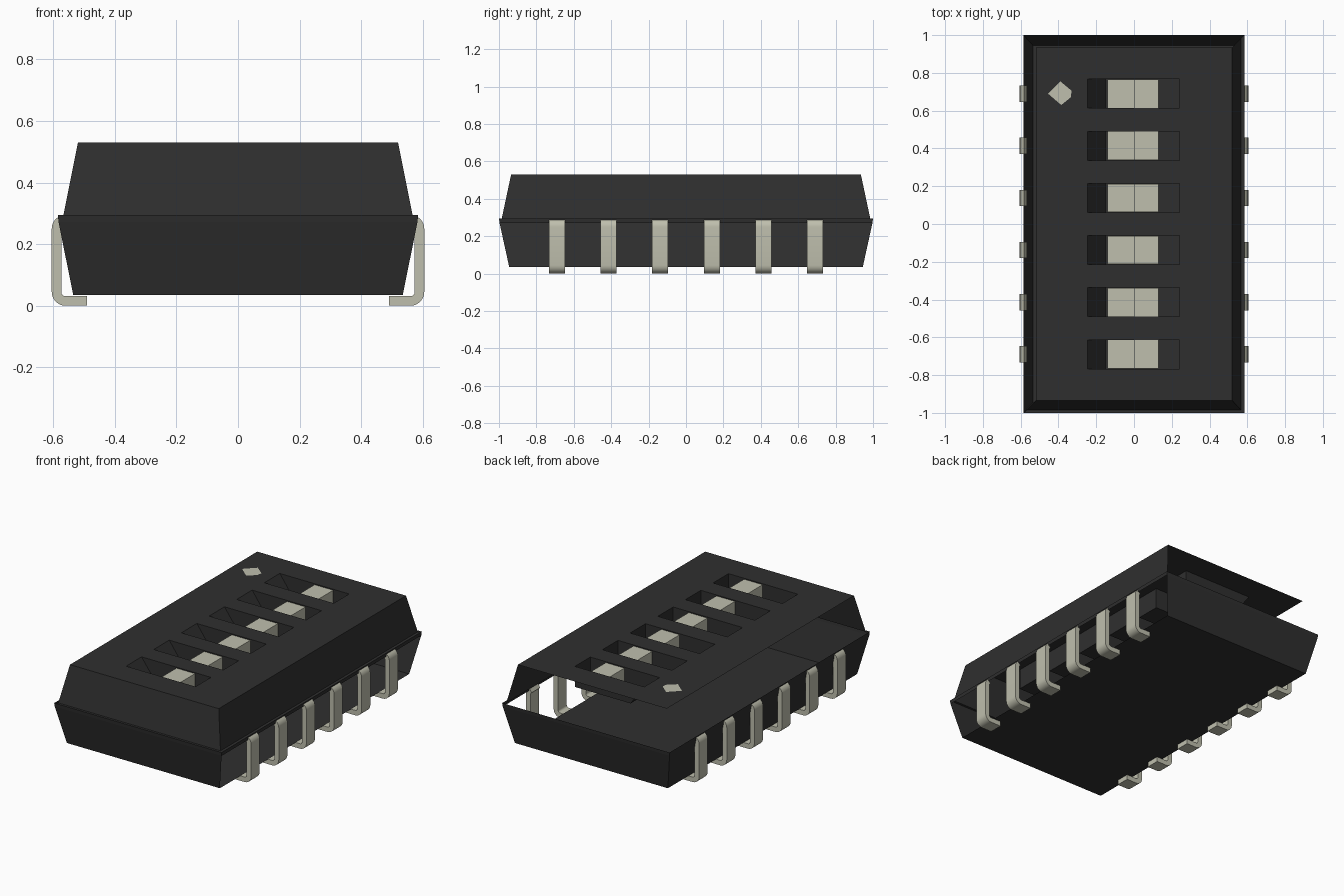
import bpy, bmesh, math
from mathutils import Vector

cube = bpy.data.objects.get("Cube")
if cube:
    bpy.data.objects.remove(cube, do_unlink=True)


def material(name, rgb):
    m = bpy.data.materials.new(name)
    m.use_nodes = True
    color = (*rgb, 1)
    m.diffuse_color = color
    m.node_tree.nodes["Principled BSDF"].inputs["Base Color"].default_value = color
    return m


BLACK = material("black_plastic", (0.028, 0.028, 0.028))
PALE = material("pale_metal", (0.52, 0.52, 0.42))

PITCH = 0.276
ROWS = [(i - 2.5) * PITCH for i in range(6)]
TOP = 0.53
SLOT_X0, SLOT_X1, SLOT_HALF = -0.245, 0.24, 0.077


def finish(name, bm, mat, smooth=False):
    mesh = bpy.data.meshes.new(name)
    bm.to_mesh(mesh)
    bm.free()
    ob = bpy.data.objects.new(name, mesh)
    bpy.context.collection.objects.link(ob)
    mesh.materials.append(mat)
    if smooth:
        bpy.ops.object.select_all(action="DESELECT")
        ob.select_set(True)
        bpy.context.view_layer.objects.active = ob
        bpy.ops.object.shade_smooth_by_angle(angle=math.radians(40))
    return ob


def face(bm, points):
    bm.faces.new([bm.verts.new(p) for p in points])


def rect_ring(hx, hy, z):
    return [Vector(p) for p in ((-hx, -hy, z), (hx, -hy, z), (hx, hy, z), (-hx, hy, z))]


def wall_band(bm, low, high, sides):
    """Sides: 0 front, 1 +x, 2 back, 3 -x."""
    a, b = rect_ring(*low), rect_ring(*high)
    for i in sides:
        j = (i + 1) % 4
        face(bm, (a[i], a[j], b[j], b[i]))


def prism(bm, profile, y, half):
    """Extrude an x-z outline along y."""
    f = bm.faces.new([bm.verts.new((x, y - half, z)) for x, z in profile])
    new = bmesh.ops.extrude_face_region(bm, geom=[f])["geom"]
    verts = [v for v in new if isinstance(v, bmesh.types.BMVert)]
    bmesh.ops.translate(bm, verts=verts, vec=(0, 2 * half, 0))


# Lower case, open along +x
bm = bmesh.new()
bottom, seam, rim = (0.535, 0.945, 0.035), (0.583, 0.997, 0.272), (0.585, 1.0, 0.295)
face(bm, reversed(rect_ring(*bottom)))
wall_band(bm, bottom, seam, (0, 2, 3))
wall_band(bm, seam, rim, range(4))
finish("lower_case", bm, BLACK)

# Upper cover with only its front and +x walls, and six slot openings
bm = bmesh.new()
wall_band(bm, (0.567, 0.985, 0.295), (0.52, 0.935, TOP), (0, 1))
wall_band(bm, rim, (0.567, 0.985, 0.295), (0, 1))
xs = [-0.52, SLOT_X0, SLOT_X1, 0.52]
ys = [-0.935] + [y + s * SLOT_HALF for y in ROWS for s in (-1, 1)] + [0.935]
for i in range(3):
    for j in range(len(ys) - 1):
        if i == 1 and j % 2 == 1:
            continue
        face(bm, ((xs[i], ys[j], TOP), (xs[i + 1], ys[j], TOP),
                  (xs[i + 1], ys[j + 1], TOP), (xs[i], ys[j + 1], TOP)))
bmesh.ops.remove_doubles(bm, verts=bm.verts, dist=1e-5)
finish("upper_cover", bm, BLACK)

# Slot pockets with a sloped -x end
bm = bmesh.new()
section = [(SLOT_X0, TOP), (-0.15, 0.40), (SLOT_X1, 0.40), (SLOT_X1, TOP)]
for y in ROWS:
    y0, y1 = y - SLOT_HALF, y + SLOT_HALF
    for (xa, za), (xb, zb) in zip(section, section[1:]):
        face(bm, ((xa, y0, za), (xb, y0, zb), (xb, y1, zb), (xa, y1, za)))
    for yy in (y0, y1):
        face(bm, [(x, yy, z) for x, z in section])
finish("slot_pockets", bm, BLACK)

# Sliders: a low plate with a raised knob on its +x half
bm = bmesh.new()
for y in ROWS:
    prism(bm, [(-0.14, 0.402), (0.13, 0.402), (0.13, 0.525), (0, 0.525),
               (0, 0.43), (-0.14, 0.43)], y, SLOT_HALF - 0.002)
bmesh.ops.recalc_face_normals(bm, faces=bm.faces)
finish("sliders", bm, PALE)


# Bent leads, mirrored to both sides
def arc(cx, cz, r, start, end, steps=6):
    angles = [math.radians(start + (end - start) * i / steps) for i in range(steps + 1)]
    return [(cx + r * math.cos(a), cz + r * math.sin(a)) for a in angles]


def lead_edge(r):
    return arc(0.56, 0.25, r, 60, 0) + arc(0.56, 0.045, r, 0, -90) + [(0.49, 0.045 - r)]


outline = lead_edge(0.045) + lead_edge(0.014)[::-1]
for name, side in (("left_leads", 1), ("right_leads", -1)):
    bm = bmesh.new()
    for y in ROWS:
        prism(bm, [(side * x, z) for x, z in outline], y, 0.043)
    bmesh.ops.recalc_face_normals(bm, faces=bm.faces)
    finish(name, bm, PALE, smooth=True)

# Thin orientation mark on the cover
bm = bmesh.new()
mark = [(-0.455, 0.69), (-0.385, 0.63), (-0.335, 0.67),
        (-0.33, 0.705), (-0.36, 0.73), (-0.39, 0.755)]
face(bm, [(x, y, TOP + 0.002) for x, y in mark])
finish("orientation_mark", bm, PALE)
